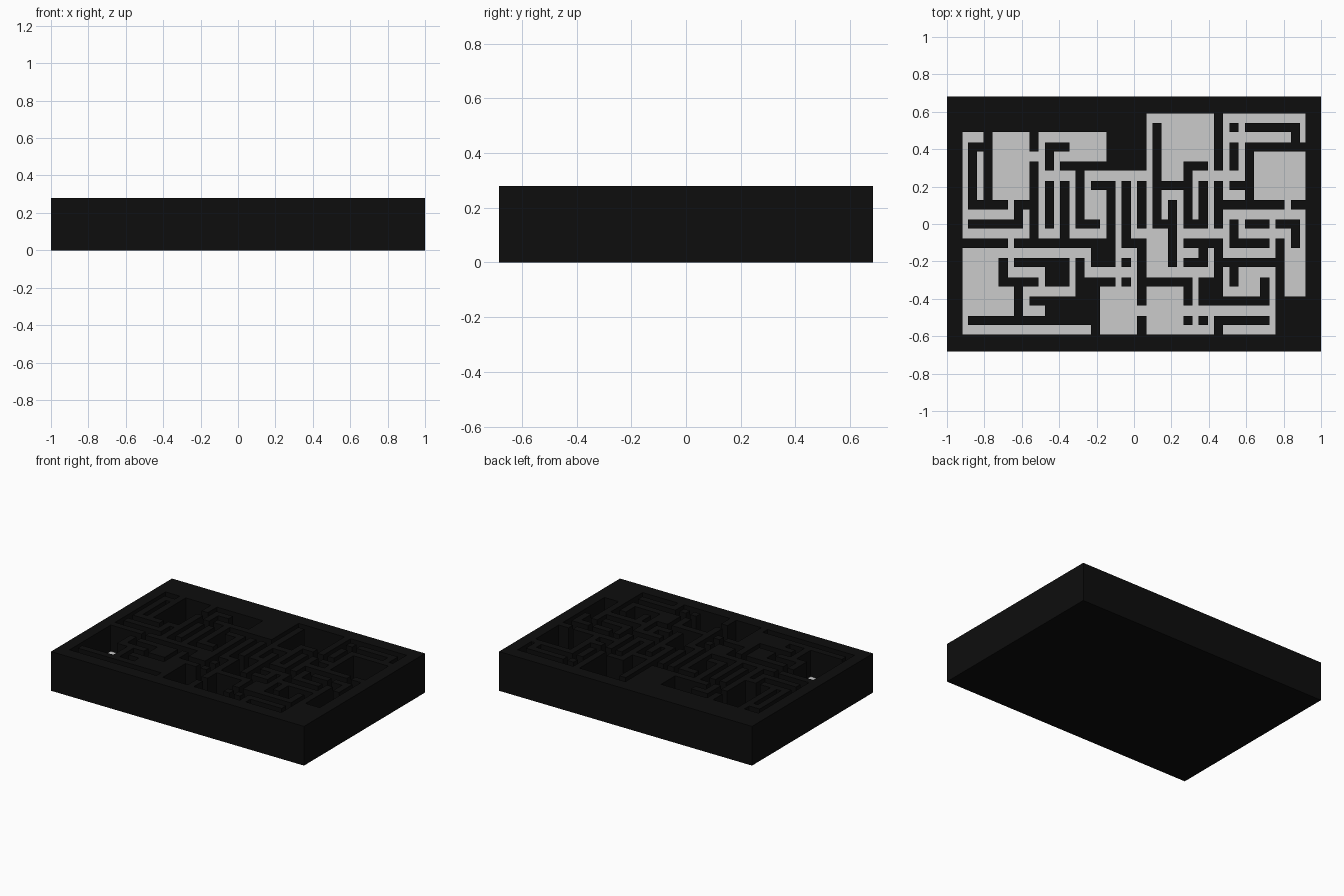
import bpy, bmesh

if "Cube" in bpy.data.objects:
    bpy.data.objects.remove(bpy.data.objects["Cube"])

HEIGHT, FLOOR = 0.28, 0.092
BASE_TOP = FLOOR - 0.007
HALF_X, HALF_Y = 1.0, 0.683      # outer block
PIT_X, PIT_Y = 0.917, 0.591      # recessed area
COLS, ROWS, BAR = 22, 11, 0.049  # maze lattice and bar width

black = bpy.data.materials.new("black")
black.diffuse_color = (0.004, 0.004, 0.004, 1)
black.use_nodes = True
black.node_tree.nodes["Principled BSDF"].inputs["Base Color"].default_value = black.diffuse_color


def lattice(half, pit, span, count):
    """Edges of alternating gap / bar strips, with the rim strip at each end."""
    pitch = (2 * span - BAR) / (count - 1)
    edges = [-half, -pit]
    for i in range(count):
        edges += [-span + i * pitch, -span + i * pitch + BAR]
    return edges + [pit, half]


def add(name, bm, mat):
    me = bpy.data.meshes.new(name)
    bm.to_mesh(me)
    bm.free()
    ob = bpy.data.objects.new(name, me)
    bpy.context.collection.objects.link(ob)
    if mat:
        me.materials.append(mat)
    return ob


def slab(name, hx, hy, z0, z1, mat=None):
    bm = bmesh.new()
    bmesh.ops.create_cube(bm, size=1)
    for v in bm.verts:
        v.co = (v.co.x * 2 * hx, v.co.y * 2 * hy, (z0 + z1) / 2 + v.co.z * (z1 - z0))
    return add(name, bm, mat)


solid = set()


def block(c0, r0, c1, r1):
    """Fill between two lattice cells (column 0/23 and row 0/12 are the rim)."""
    for i in range(2 * min(c0, c1), 2 * max(c0, c1) + 1):
        for j in range(2 * min(r0, r1), 2 * max(r0, r1) + 1):
            solid.add((i, j))


def wall(*path):
    for a, b in zip(path, path[1:]):
        block(*a, *b)


# Rim
wall((0, 0), (23, 0), (23, 12), (0, 12), (0, 0))

# Solid areas
block(0, 0, 12, 1)
block(10, 0, 12, 3)
block(6, 8, 7, 9)
block(6, 10, 9, 11)
block(8, 9, 9, 11)
block(9, 7, 10, 8)
block(16, 9, 17, 10)
block(21, 10, 23, 12)

# Free-standing posts
for c, r in ((11, 8), (11, 9), (15, 11), (16, 11), (18, 1)):
    block(c, r, c, r)

# Left back walls
wall((2, 2), (1, 2), (1, 5), (3, 5))
wall((2, 0), (2, 5))
wall((5, 1), (5, 2))
wall((5, 3), (5, 7))
wall((5, 5), (4, 5), (4, 6), (1, 6))
wall((7, 2), (6, 2), (6, 3))
wall((7, 3), (12, 3))
wall((8, 3), (8, 6), (9, 6))
wall((6, 4), (6, 6))
wall((7, 4), (7, 7))
wall((9, 4), (10, 4), (10, 7), (4, 7))

# Left front walls
wall((0, 7), (3, 7))
wall((3, 8), (3, 9), (5, 9))
wall((4, 8), (7, 8))
wall((4, 9), (4, 11))
wall((5, 10), (9, 10))
wall((1, 11), (9, 11), (9, 12))
wall((8, 8), (8, 9), (10, 9))

# Middle walls
wall((11, 4), (11, 7), (12, 7), (12, 10))
wall((12, 4), (12, 6))
wall((13, 1), (13, 6), (14, 6))
wall((13, 4), (15, 4))
wall((16, 3), (15, 3), (15, 6), (16, 6), (16, 4))
wall((14, 5), (14, 8))
wall((12, 9), (15, 9), (15, 10))
wall((12, 11), (12, 12))
wall((16, 7), (16, 8), (15, 8))
wall((15, 7), (17, 7), (17, 10))
wall((17, 0), (17, 3))
wall((17, 4), (17, 6))

# Right back walls
wall((19, 1), (22, 1), (22, 2), (19, 2), (19, 5))
wall((22, 2), (23, 2))
wall((18, 2), (18, 3))
wall((18, 4), (19, 4))
wall((17, 5), (21, 5))
wall((22, 5), (23, 5))

# Right front walls
wall((18, 6), (18, 7), (20, 7))
wall((19, 6), (20, 6))
wall((21, 6), (22, 6), (22, 7))
wall((21, 7), (21, 12))
wall((17, 8), (21, 8))
wall((18, 8), (18, 9))
wall((16, 10), (20, 10), (20, 9))
wall((20, 11), (17, 11), (17, 12))

# Maze walls and rim as one flat sheet given thickness downwards
xs = lattice(HALF_X, PIT_X, 0.888, COLS)
ys = [-y for y in lattice(HALF_Y, PIT_Y, 0.540, ROWS)]
bm = bmesh.new()
for i, j in sorted(solid):
    corners = [(i, j + 1), (i + 1, j + 1), (i + 1, j), (i, j)]
    bm.faces.new([bm.verts.new((xs[a], ys[b], HEIGHT)) for a, b in corners])
bmesh.ops.remove_doubles(bm, verts=bm.verts, dist=0.0005)
walls = add("maze_walls", bm, black)
mod = walls.modifiers.new("thickness", "SOLIDIFY")
mod.thickness = HEIGHT - BASE_TOP
mod.offset = -1

# Base slab and the pale floor of the recesses
slab("base", HALF_X, HALF_Y, 0, BASE_TOP, black)
slab("maze_floor", PIT_X, PIT_Y, BASE_TOP, FLOOR)
